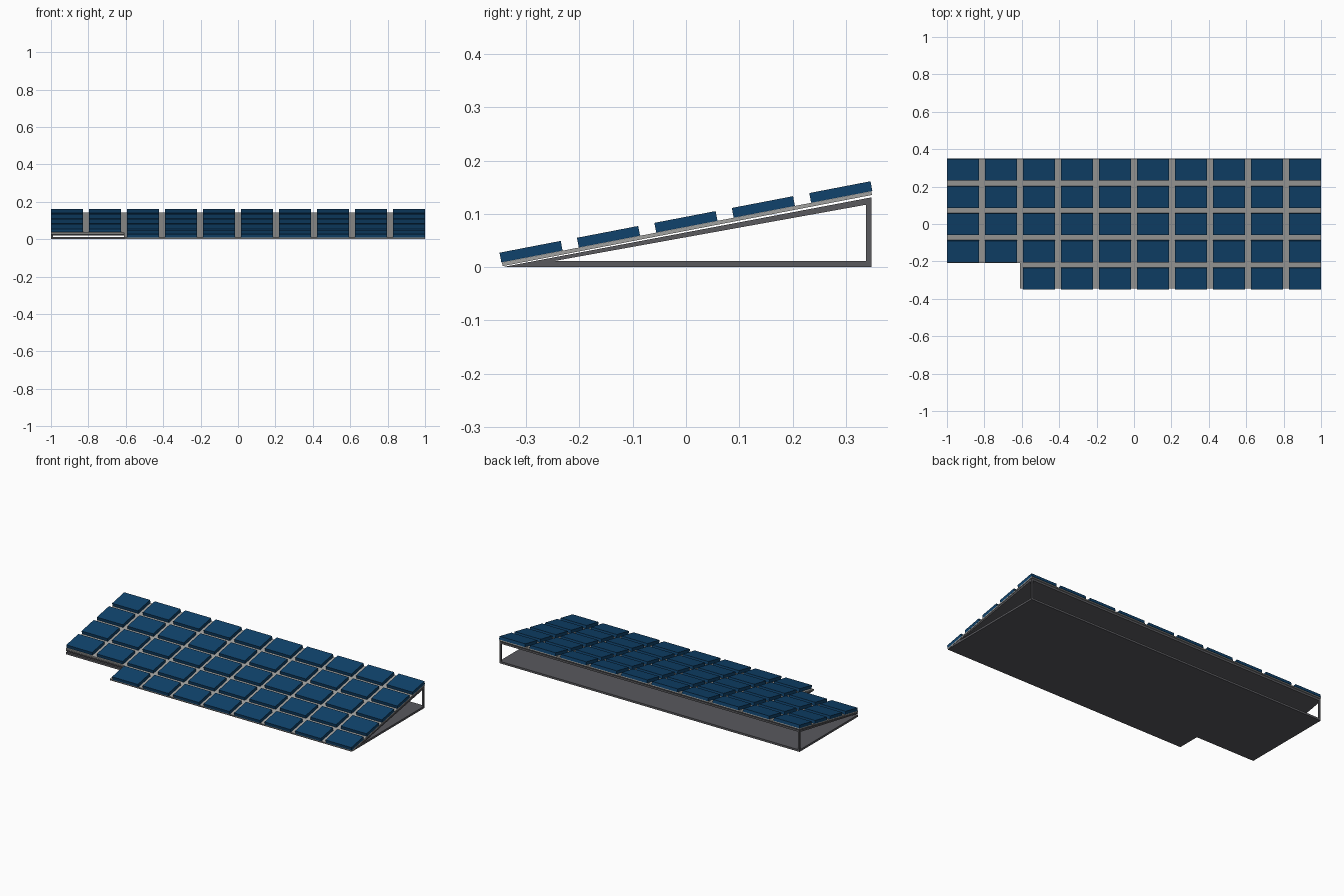
import bpy, bmesh, math
from mathutils import Matrix

if "Cube" in bpy.data.objects:
    bpy.data.objects.remove(bpy.data.objects["Cube"])

SLOPE = math.atan(0.1925)


def material(name, rgb):
    m = bpy.data.materials.new(name)
    m.diffuse_color = (*rgb, 1)
    m.use_nodes = True
    m.node_tree.nodes["Principled BSDF"].inputs["Base Color"].default_value = m.diffuse_color
    return m


blue = material("panel_blue", (0.005, 0.055, 0.15))
dark = material("frame_dark", (0.10, 0.10, 0.11))
light = material("deck_grey", (0.36, 0.36, 0.35))


def finish(bm, name, mat):
    bmesh.ops.recalc_face_normals(bm, faces=bm.faces)
    me = bpy.data.meshes.new(name)
    bm.to_mesh(me)
    bm.free()
    ob = bpy.data.objects.new(name, me)
    bpy.context.collection.objects.link(ob)
    if mat:
        me.materials.append(mat)
    return ob


def add_box(bm, centre, size, angle=0.0):
    mat = (Matrix.Translation(centre) @ Matrix.Rotation(angle, 4, 'X')
           @ Matrix.Diagonal((*size, 1)))
    bmesh.ops.create_cube(bm, size=1, matrix=mat)


def extrude_x(name, profile, mat):
    """Extrude a (y, z) side profile over the whole width."""
    bm = bmesh.new()
    face = bm.faces.new([bm.verts.new((-1, y, z)) for y, z in profile])
    ext = bmesh.ops.extrude_face_region(bm, geom=[face])
    verts = [v for v in ext["geom"] if isinstance(v, bmesh.types.BMVert)]
    bmesh.ops.translate(bm, verts=verts, vec=(2, 0, 0))
    return finish(bm, name, mat)


# folded frame: floor and sloping underside meeting at the front
frame = extrude_x("folded_frame", [(0.348, 0), (0.348, 0.012), (-0.245, 0.012),
                                   (0.348, 0.119), (0.348, 0.131), (-0.345, 0)], dark)

# thin deck carrying the panels, slightly above the frame
deck = extrude_x("panel_deck", [(-0.344, 0.002), (0.349, 0.1355),
                                (0.3478, 0.1425), (-0.3455, 0.009)], light)

# cut the front left corner notch out of frame and deck
bm = bmesh.new()
add_box(bm, (-0.61 - 0.5, -0.208 - 0.5, 0), (1, 1, 1))
cutter = finish(bm, "notch_cutter", None)
cutter.hide_render = True
for ob in (frame, deck):
    mod = ob.modifiers.new("notch", 'BOOLEAN')
    mod.operation = 'DIFFERENCE'
    mod.solver = 'EXACT'
    mod.object = cutter
    bpy.context.view_layer.objects.active = ob
    bpy.ops.object.modifier_apply(modifier="notch")
bpy.data.objects.remove(cutter)

# rear corner posts
bm = bmesh.new()
for x in (-0.995, 0.995):
    add_box(bm, (x, 0.343, 0.065), (0.01, 0.01, 0.125))
finish(bm, "rear_posts", dark)

# grid of blue panels, leaving the notch free
bm = bmesh.new()
w, length, thick = 0.172, 0.117, 0.0185
for row in range(5):
    s = length / 2 + row * 0.148
    y = -0.3465 + s * math.cos(SLOPE) - thick / 2 * math.sin(SLOPE)
    z = 0.009 + s * math.sin(SLOPE) + thick / 2 * math.cos(SLOPE)
    for col in range(10):
        if row == 0 and col < 2:
            continue
        x = -1 + w / 2 + col * (2 - w) / 9
        add_box(bm, (x, y, z), (w, length, thick), SLOPE)
finish(bm, "solar_panels", blue)
